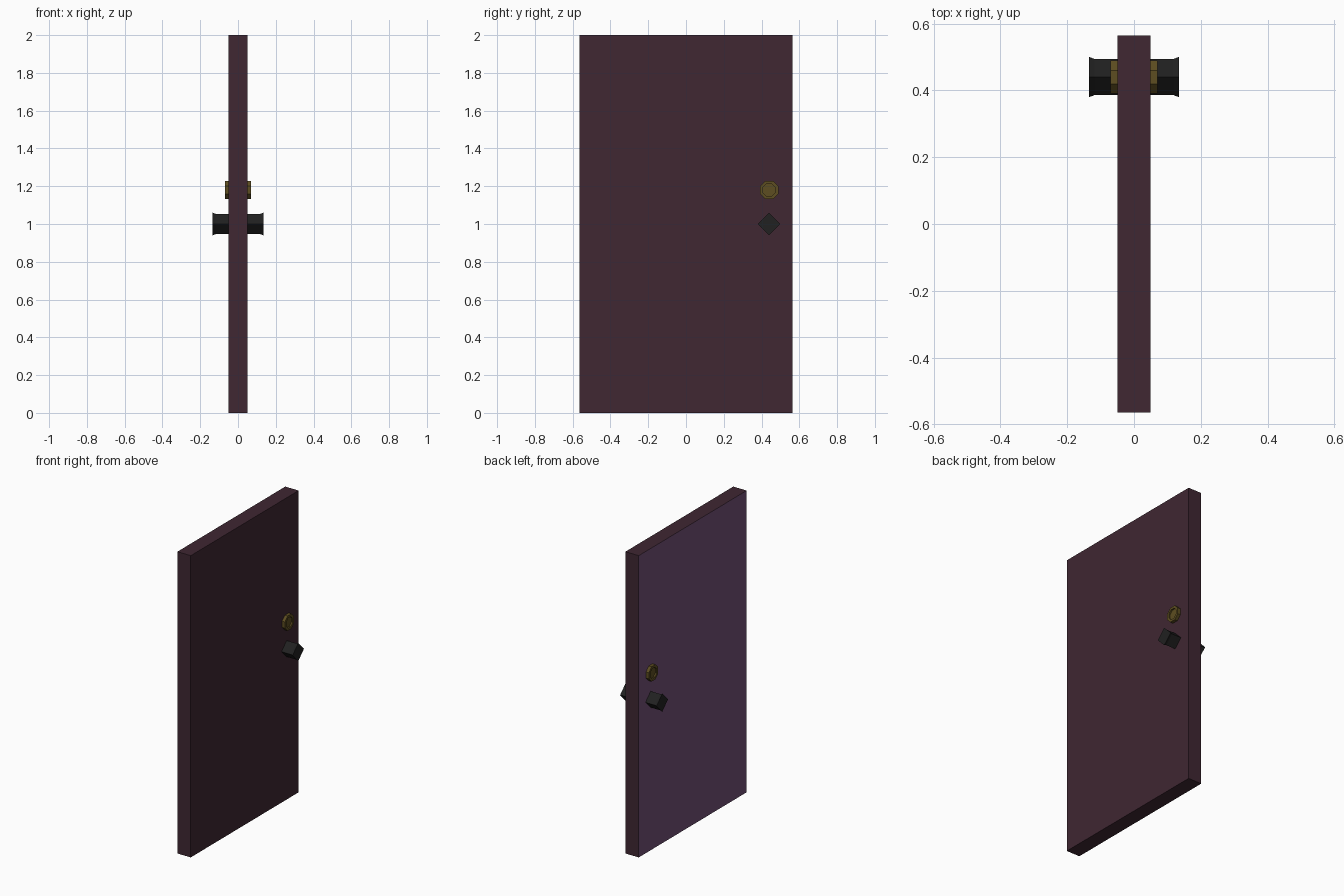
import bpy
from math import cos, sin, pi

if "Cube" in bpy.data.objects:
    bpy.data.objects.remove(bpy.data.objects["Cube"])


def material(name, rgb):
    m = bpy.data.materials.new(name)
    m.diffuse_color = (*rgb, 1)
    m.use_nodes = True
    m.node_tree.nodes["Principled BSDF"].inputs["Base Color"].default_value = m.diffuse_color
    return m


def mesh_object(name, verts, faces, mat):
    me = bpy.data.meshes.new(name)
    me.from_pydata(verts, [], faces)
    me.materials.append(mat)
    ob = bpy.data.objects.new(name, me)
    bpy.context.collection.objects.link(ob)
    return ob


def lathe_x(name, profile, sides, y, z, phase, side, mat):
    """Sweep (x, radius) stations around an x-parallel axis, capped at both ends."""
    verts, faces = [], []
    for x, r in profile:
        for i in range(sides):
            a = 2 * pi * i / sides + phase
            verts.append((side * x, y + r * cos(a), z + r * sin(a)))
    for k in range(len(profile) - 1):
        for i in range(sides):
            j = (i + 1) % sides
            f = [k * sides + i, k * sides + j, (k + 1) * sides + j, (k + 1) * sides + i]
            faces.append(f if side > 0 else f[::-1])
    start = list(range(sides))
    end = [(len(profile) - 1) * sides + i for i in range(sides)]
    faces += [start[::-1], end] if side > 0 else [start, end[::-1]]
    return mesh_object(name, verts, faces, mat)


dark_wood = material("dark_wood", (0.05, 0.02, 0.032))
light_paint = material("light_paint", (0.17, 0.08, 0.18))
brass = material("brass", (0.11, 0.075, 0.015))
black = material("black_metal", (0.015, 0.015, 0.015))

# Door slab, one broad face painted lighter
bpy.ops.mesh.primitive_cube_add(size=1, location=(0, 0, 1))
door = bpy.context.object
door.name = "door_panel"
door.scale = (0.098, 1.13, 2)
door.data.materials.append(dark_wood)
door.data.materials.append(light_paint)
for p in door.data.polygons:
    if p.normal.x < -0.5:
        p.material_index = 1

# Matching hardware on both faces
for side, label in ((1, "right"), (-1, "left")):
    # Square flared knob turned on its corner
    lathe_x("knob_" + label, [(0.04, 0.054), (0.118, 0.054), (0.134, 0.06)],
            4, 0.44, 1.0, 0, side, black)
    # Lock ring with a sunken centre
    lathe_x("lock_" + label, [(0.04, 0.053), (0.07, 0.053), (0.07, 0.036), (0.06, 0.036)],
            8, 0.44, 1.18, pi / 8, side, brass)
